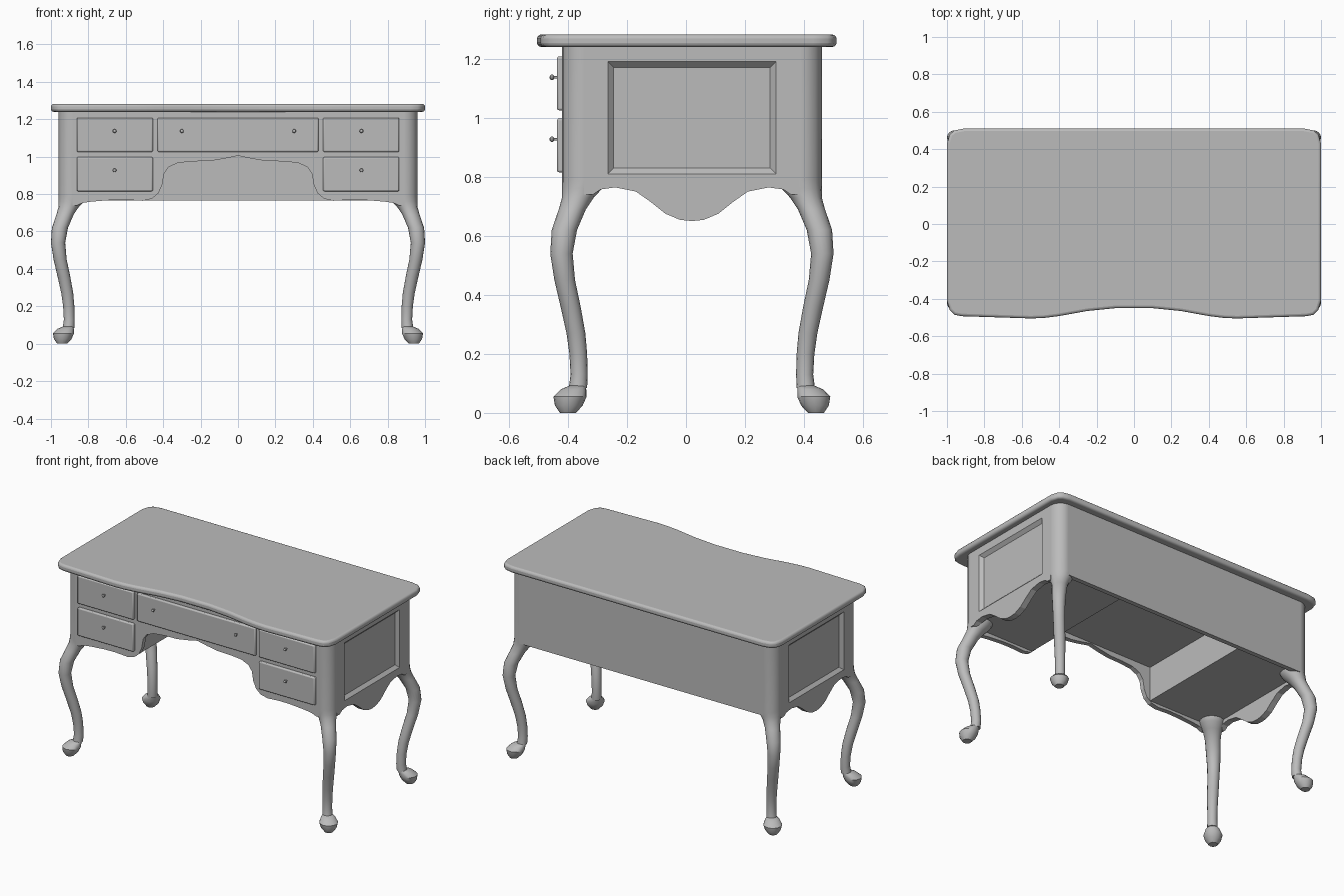
import bpy, bmesh, math
from mathutils import Vector

cube = bpy.data.objects.get("Cube")
if cube:
    bpy.data.objects.remove(cube)

grey = bpy.data.materials.new("plain grey")
grey.use_nodes = True
grey.diffuse_color = (0.5, 0.5, 0.5, 1)
grey.node_tree.nodes["Principled BSDF"].inputs["Base Color"].default_value = (0.5, 0.5, 0.5, 1)

MID = 0.02               # middle of the carcass in y
HX, HY = 0.96, 0.44      # half width and half depth of the carcass
POST = 0.075             # corner post radius
TOP_Z = 1.24             # underside of the desktop


def finish(name, bm, bevel=0, segments=2, mirror=None, smooth=True):
    bmesh.ops.recalc_face_normals(bm, faces=bm.faces)
    mesh = bpy.data.meshes.new(name)
    bm.to_mesh(mesh)
    bm.free()
    obj = bpy.data.objects.new(name, mesh)
    obj.location.y = MID
    bpy.context.collection.objects.link(obj)
    mesh.materials.append(grey)
    bpy.ops.object.select_all(action='DESELECT')
    obj.select_set(True)
    bpy.context.view_layer.objects.active = obj
    if smooth:
        bpy.ops.object.shade_smooth_by_angle(angle=math.radians(35))
    if mirror:
        m = obj.modifiers.new("Mirror", 'MIRROR')
        m.use_axis = mirror
    if bevel:
        b = obj.modifiers.new("Bevel", 'BEVEL')
        b.width, b.segments = bevel, segments
        b.limit_method, b.angle_limit = 'ANGLE', math.radians(50)
    return obj


def prism(points, offset):
    """Extrude a closed outline of 3D points."""
    bm = bmesh.new()
    face = bm.faces.new([bm.verts.new(p) for p in points])
    new = bmesh.ops.extrude_face_region(bm, geom=[face])["geom"]
    verts = [v for v in new if isinstance(v, bmesh.types.BMVert)]
    bmesh.ops.translate(bm, verts=verts, vec=offset)
    return bm


def box(x0, x1, y0, y1, z0, z1):
    return prism([(x0, y0, z0), (x1, y0, z0), (x1, y1, z0), (x0, y1, z0)], (0, 0, z1 - z0))


def loft(rings):
    """Skin a list of (centre, radius) horizontal rings."""
    bm, n, loops = bmesh.new(), 16, []
    for centre, r in rings:
        loops.append([bm.verts.new(centre + Vector((r * math.cos(a), r * math.sin(a), 0)))
                      for a in (2 * math.pi * i / n for i in range(n))])
    for a, b in zip(loops, loops[1:]):
        for i in range(n):
            bm.faces.new((a[i], a[(i + 1) % n], b[(i + 1) % n], b[i]))
    bm.faces.new(loops[0])
    bm.faces.new(loops[-1])
    return bm


# Desktop with rounded corners and a gently waved front edge
half = [(0, -0.45), (0.1, -0.45), (0.25, -0.465), (0.4, -0.492), (0.48, -0.502),
        (0.55, -0.505), (0.7, -0.5), (0.92, -0.493), (0.96, -0.485), (0.985, -0.46),
        (1, -0.41), (1, 0.43), (0.985, 0.48), (0.96, 0.5), (0.91, 0.51)]
outline = half + [(-x, y) for x, y in reversed(half[1:])]
finish("desktop", prism([(x, y - MID, TOP_Z) for x, y in outline], (0, 0, 0.042)), 0.014, 3)

# Corner posts flowing into curved legs: height, centre x, radius
profile = [(TOP_Z, 0.885, 0.075), (0.79, 0.885, 0.075), (0.76, 0.892, 0.068),
           (0.73, 0.906, 0.054), (0.69, 0.925, 0.046), (0.62, 0.952, 0.043),
           (0.54, 0.962, 0.038), (0.45, 0.951, 0.035), (0.36, 0.931, 0.034),
           (0.27, 0.913, 0.032), (0.2, 0.905, 0.03), (0.13, 0.902, 0.029),
           (0.085, 0.906, 0.031)]
foot = [(0.092, 0.908, 0.028), (0.08, 0.921, 0.043), (0.055, 0.933, 0.056),
        (0.025, 0.937, 0.047), (0.0, 0.94, 0.027)]
for name, rows in (("legs", profile), ("feet", foot)):
    finish(name, loft([(Vector((x, x - 0.52, z)), r) for z, x, r in rows]),
           mirror=(True, True, False))

# Front frame with a shaped kneehole
edge = [(0, 1.005), (0.07, 0.99), (0.15, 0.977), (0.24, 0.975), (0.32, 0.967), (0.37, 0.945),
        (0.395, 0.91), (0.405, 0.85), (0.425, 0.805), (0.46, 0.775), (0.51, 0.764),
        (0.6, 0.77), (0.68, 0.768), (0.78, 0.76), (0.83, 0.753), (0.86, 0.74), (0.885, 0.74)]
lower = [(-x, z) for x, z in reversed(edge[1:])] + edge
front = lower + [(0.885, TOP_Z), (-0.885, TOP_Z)]
finish("front_frame", prism([(x, -HY, z) for x, z in front], (0, 0.03, 0)), smooth=False)

# Back panel
finish("back_panel", box(-0.885, 0.885, HY - 0.03, HY, 0.765, TOP_Z), smooth=False)

# Side panels with a scalloped apron and a sunken, bevelled field
scallop = [(0, 0.65), (0.04, 0.654), (0.09, 0.675), (0.14, 0.715), (0.19, 0.75),
           (0.26, 0.764), (0.31, 0.757), (0.335, 0.74), (0.365, 0.74)]
apron = [(-y, z) for y, z in reversed(scallop[1:])] + scallop
side = apron + [(0.365, TOP_Z), (-0.365, TOP_Z)]
panel = finish("side_panels", prism([(HX, y, z) for y, z in side], (-0.04, 0, 0)), smooth=False)


def field(x, inset):
    y, z0, z1 = 0.285 - inset, 0.81 + inset, 1.19 - inset
    return [(x, -y, z0), (x, y, z0), (x, y, z1), (x, -y, z1)]


bm = bmesh.new()
outer = [bm.verts.new(p) for p in field(HX + 0.02, -0.02)]
inner = [bm.verts.new(p) for p in field(HX - 0.02, 0.02)]
bm.faces.new(outer)
bm.faces.new(inner)
for i in range(4):
    j = (i + 1) % 4
    bm.faces.new((outer[i], outer[j], inner[j], inner[i]))
cutter = finish("field_cutter", bm, smooth=False)
cutter.hide_render = True
bpy.context.view_layer.objects.active = panel
cut = panel.modifiers.new("Field", 'BOOLEAN')
cut.operation, cut.object, cut.solver = 'DIFFERENCE', cutter, 'EXACT'
bpy.ops.object.modifier_apply(modifier=cut.name)
bpy.data.objects.remove(cutter)
panel.modifiers.new("Mirror", 'MIRROR')

# Pedestals either side of the kneehole, and the kneehole ceiling
finish("pedestals", box(0.45, 0.925, -0.415, 0.415, 0.785, 1.22),
       mirror=(True, False, False), smooth=False)
finish("kneehole_ceiling", box(-0.45, 0.45, -0.415, 0.415, 1.01, 1.04), smooth=False)

# Drawer fronts and knobs
drawers = [("centre_drawer", -0.43, 0.43, 1.025, 0.3, False),
           ("upper_drawers", 0.455, 0.862, 1.025, 0.66, True),
           ("lower_drawers", 0.455, 0.862, 0.815, 0.66, True)]
for name, x0, x1, z, knob_x, pair in drawers:
    finish(name, box(x0, x1, -HY - 0.017, -HY + 0.01, z, z + 0.183), 0.007, 2,
           mirror=(True, False, False) if pair else None)
    knob = loft([(Vector((0, 0, d)), r) for d, r in
                 ((0, 0.004), (0.012, 0.004), (0.014, 0.008), (0.019, 0.01),
                  (0.024, 0.008), (0.027, 0.003))])
    for v in knob.verts:
        v.co = (v.co.x + knob_x, -HY - 0.015 - v.co.z, v.co.y + z + 0.112)
    finish(name + "_knobs", knob, mirror=(True, False, False))
